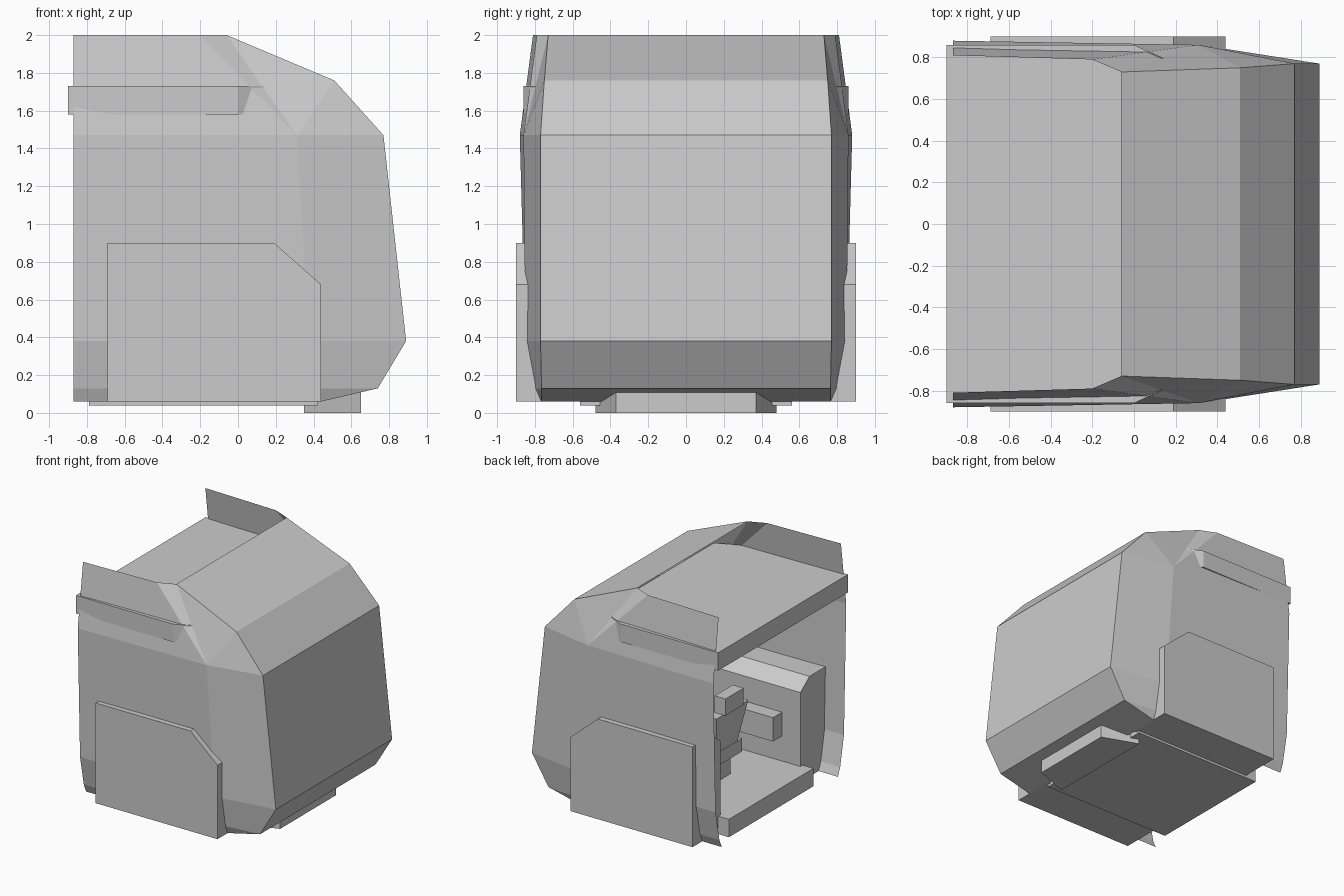
import bpy, bmesh

if "Cube" in bpy.data.objects:
    bpy.data.objects.remove(bpy.data.objects["Cube"])


def finish(bm, name):
    bmesh.ops.recalc_face_normals(bm, faces=bm.faces)
    me = bpy.data.meshes.new(name)
    bm.to_mesh(me)
    bm.free()
    ob = bpy.data.objects.new(name, me)
    bpy.context.collection.objects.link(ob)
    return ob


def loft(name, rings):
    """Closed solid through rings with equal point counts."""
    bm = bmesh.new()
    vs = [[bm.verts.new(p) for p in r] for r in rings]
    n = len(vs[0])
    for a, b in zip(vs, vs[1:]):
        for i in range(n):
            j = (i + 1) % n
            bm.faces.new((a[i], a[j], b[j], b[i]))
    bm.faces.new(vs[0])
    bm.faces.new(vs[-1])
    return finish(bm, name)


def plan_slab(name, half, z0, z1):
    """Plate from half of its plan outline (x, y), mirrored across y."""
    outline = half + [(x, -y) for x, y in reversed(half)]
    return loft(name, [[(x, y, z) for x, y in outline] for z in (z0, z1)])


def side_profile(name, prof, y0, y1):
    return loft(name, [[(x, y, z) for x, z in prof] for y in (y0, y1)])


def box(name, x0, x1, y0, y1, z0, z1):
    return side_profile(name, [(x0, z0), (x1, z0), (x1, z1), (x0, z1)], y0, y1)


def mirror_y(ob):
    ob.modifiers.new("mirror", 'MIRROR').use_axis = (False, True, False)


# Outer hull: thin faceted shell, open at the back
rows = [  # back, fold and front point of each level
    [(-.87, .77, .06), (.40, .77, .06), (.44, .765, .06)],
    [(-.87, .80, .13), (.40, .80, .13), (.74, .765, .13)],
    [(-.87, .85, .38), (.38, .85, .38), (.89, .77, .38)],
    [(-.87, .88, 1.47), (.31, .86, 1.47), (.77, .77, 1.47)],
]
top = [(-.87, .81, 2), (-.20, .79, 2), (-.06, .73, 2), (.51, .75, 1.76)]
bm = bmesh.new()
fronts = []
for s in (1, -1):
    def vert(p):
        return bm.verts.new((p[0], p[1] * s, p[2]))
    g = [[vert(p) for p in r] for r in rows]
    t = [vert(p) for p in top]
    for a, b in zip(g, g[1:]):
        for i in range(2):
            bm.faces.new((a[i], a[i + 1], b[i + 1], b[i]))
    back, fold, front = g[-1]
    bm.faces.new((back, fold, t[1], t[0]))
    bm.faces.new((fold, t[2], t[1]))
    bm.faces.new((fold, t[3], t[2]))
    bm.faces.new((fold, front, t[3]))
    fronts.append([r[2] for r in g] + [t[3], t[2]])
for i in range(5):
    bm.faces.new((fronts[0][i], fronts[0][i + 1], fronts[1][i + 1], fronts[1][i]))
finish(bm, "hull_shell")

# Roof, floor and the tapered step under the nose
plan_slab("roof_slab", [(-.9, .86), (0, .86), (.26, .74)], 1.58, 1.73)
plan_slab("floor_slab", [(-.79, .56), (.42, .56)], .04, .19)
plan_slab("nose_step", [(.35, .48), (.65, .37)], 0, .11)

# Side pods, chamfered along the inner top edge
def pod_ring(y, d):
    return [(-.69, y, .06), (.44, y, .06), (.44, y, .68 - d),
            (.19, y, .9 - d), (-.69, y, .9 - d)]
mirror_y(loft("side_pod", [pod_ring(.9, 0), pod_ring(.65, 0), pod_ring(.53, .09)]))

# Control arms on the inner pod walls
mirror_y(box("control_arm", -.52, -.1, .41, .54, .4, .6))

# Seat
box("seat_pedestal", -.33, -.08, -.12, .12, .18, .38)
box("seat_cushion", -.38, .06, -.2, .2, .36, .47)
loft("seat_back", [
    [(-.37, -.13, .42), (-.26, -.13, .42), (-.26, .13, .42), (-.37, .13, .42)],
    [(-.43, -.21, .8), (-.33, -.21, .8), (-.33, .21, .8), (-.43, .21, .8)]])
box("headrest", -.45, -.35, -.12, .12, .8, .94)
